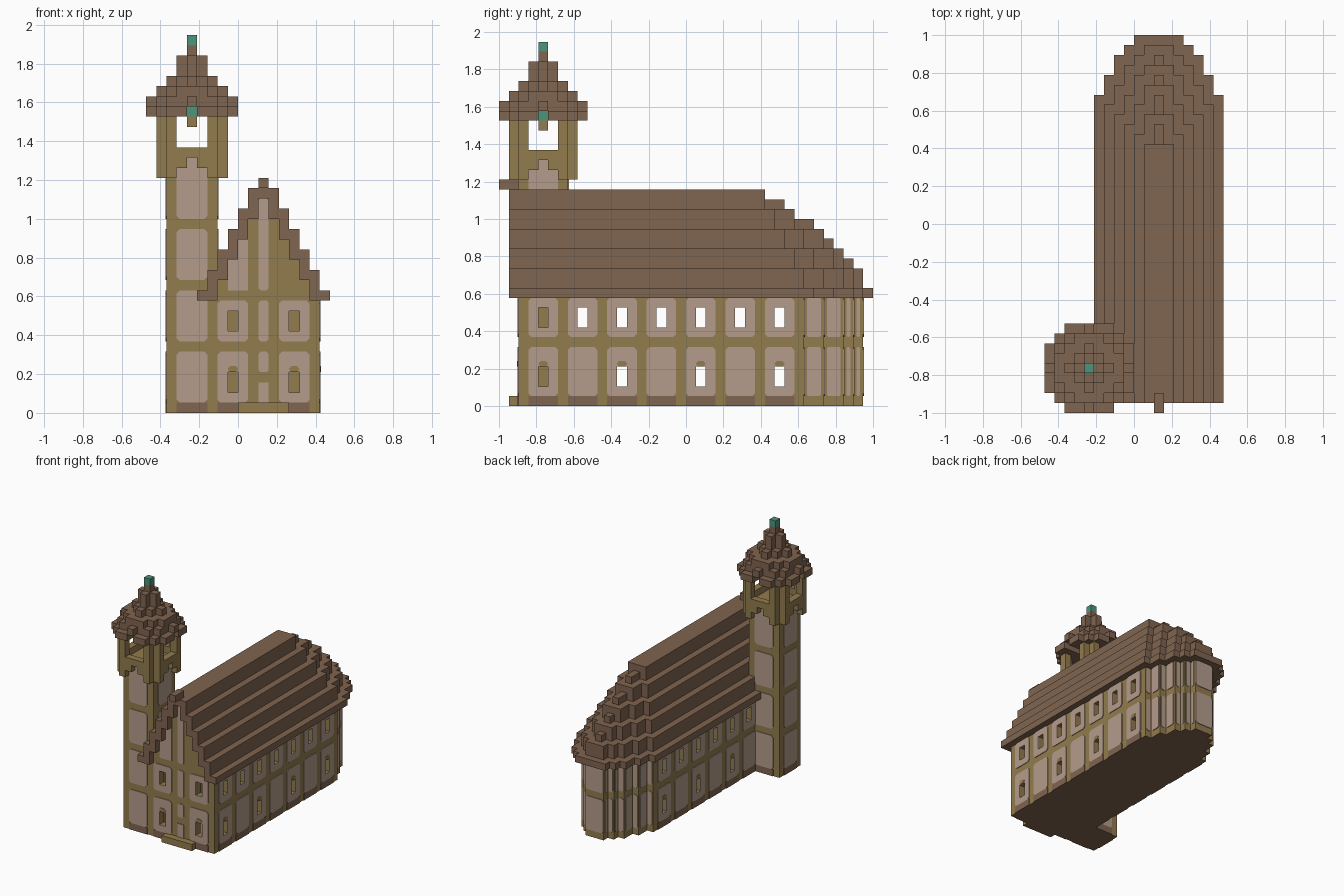
import bpy, bmesh
from mathutils import Vector

U = 1 / 19                      # size of one block
NX, TX, TY = 2.5, -4.5, -14.5   # nave axis, tower centre
DROP = [0, 0, 0, 1, 2, 4, 6]    # how the apse steps back from its tip

if "Cube" in bpy.data.objects:
    bpy.data.objects.remove(bpy.data.objects["Cube"])


def material(name, rgb):
    m = bpy.data.materials.new(name)
    m.use_nodes = True
    m.diffuse_color = (*rgb, 1)
    m.node_tree.nodes["Principled BSDF"].inputs["Base Color"].default_value = (*rgb, 1)
    return m


BROWN = material("roof brown", (0.215, 0.128, 0.080))
TIMBER = material("timber olive", (0.29, 0.20, 0.076))
PLASTER = material("plaster pink", (0.46, 0.335, 0.262))
GREEN = material("copper green", (0.075, 0.30, 0.20))


def prism(bm, pts, axis, a, b):
    """Extrude a 2D outline along an axis from a to b (block units)."""
    def place(p, h):
        q = list(p)
        q.insert(axis, h)
        return Vector(q) * U
    clean = [p for i, p in enumerate(pts) if p != pts[i - 1]]
    low = [bm.verts.new(place(p, a)) for p in clean]
    high = [bm.verts.new(place(p, b)) for p in clean]
    bm.faces.new(low)
    bm.faces.new(high[::-1])
    for i in range(len(low)):
        bm.faces.new((low[i - 1], high[i - 1], high[i], low[i]))


def rect(u0, u1, v0, v1):
    return [(u0, v0), (u1, v0), (u1, v1), (u0, v1)]


def box(bm, x0, x1, y0, y1, z0, z1):
    prism(bm, rect(x0, x1, y0, y1), 2, z0, z1)


def stepped(c, hi, lo):
    """Symmetric stepped outline: column heights listed from the middle out."""
    n = len(hi)
    cols = range(1 - n, n)
    top = [(c + i + s, hi[abs(i)]) for i in cols for s in (-.5, .5)]
    bottom = [(c + i + s, lo[abs(i)]) for i in reversed(cols) for s in (.5, -.5)]
    return top + bottom


def plate(bm, axis, at, side, u0, u1, z0, z1, cut=.3, thick=.1):
    """Thin wall panel with clipped corners on a wall facing side*axis."""
    c = cut
    pts = [(u0 + c, z0), (u1 - c, z0), (u1, z0 + c), (u1, z1 - c),
           (u1 - c, z1), (u0 + c, z1), (u0, z1 - c), (u0, z0 + c)]
    if not c:
        pts = rect(u0, u1, z0, z1)
    prism(bm, pts, axis, at, at + side * thick)


def finish(name, bm, mat, underside=None, cutters=()):
    bmesh.ops.recalc_face_normals(bm, faces=bm.faces)
    me = bpy.data.meshes.new(name)
    bm.to_mesh(me)
    bm.free()
    ob = bpy.data.objects.new(name, me)
    bpy.context.collection.objects.link(ob)
    if mat:
        me.materials.append(mat)
    for cutter in cutters:
        mod = ob.modifiers.new("cut", 'BOOLEAN')
        mod.object, mod.solver = cutter, 'EXACT'
    if cutters:
        bpy.context.view_layer.update()
        graph = bpy.context.evaluated_depsgraph_get()
        ob.data = bpy.data.meshes.new_from_object(ob.evaluated_get(graph))
        ob.modifiers.clear()
    if underside:
        ob.data.materials.append(underside)
        for f in ob.data.polygons:
            if f.normal.z < -.5 and f.center.z < .01:
                f.material_index = 1
    return ob


def ends(k):
    return [19 - k - DROP[d + k] for d in range(7 - k)]


# Cutters: hollow interior and window openings
wall = ends(1)
inner = [min(wall[d] - 1, wall[d + 1]) for d in range(5)]
bm = bmesh.new()
prism(bm, stepped(NX, inner, [-16] * 5), 2, 1, 12)
void = finish("interior_cutter", bm, None)
bays = range(-16, 9, 4)
bm = bmesh.new()
for i, y in enumerate(bays):
    left = -6 if i else 3
    box(bm, left, 10, y + 1, y + 2, 8, 10)
    if i % 2 == 0:
        box(bm, left, 10, y + 1, y + 2, 2, 4)
for x in (NX - 3, NX + 3):
    for z in (2, 8):
        box(bm, x - .5, x + .5, -18, -15.5, z, z + 2)
holes = finish("window_cutter", bm, None)

# Nave walls, gable and front step
bm = bmesh.new()
prism(bm, stepped(NX, wall, [-17] * 6), 2, 0, 11)
finish("nave_walls", bm, TIMBER, BROWN, (void, holes))
bm = bmesh.new()
prism(bm, stepped(NX, [21, 19, 17, 15, 13], [11] * 5), 1, -17, -16)
finish("front_gable", bm, TIMBER)
bm = bmesh.new()
box(bm, 0, 5, -18, -17, 0, 1)
finish("front_step", bm, TIMBER, BROWN)

# Plaster panels, window arches and plinth panels of the nave
panels, arches, plinth = bmesh.new(), bmesh.new(), bmesh.new()
for i, y in enumerate(bays):
    for x, side in ((8, 1), (-3, -1)):
        if side < 0 and i == 0:
            continue                # covered by the tower
        plate(panels, 0, x, side, y, y + 3, 1, 6)
        plate(panels, 0, x, side, y, y + 3, 7, 11)
        plate(plinth, 0, x, side, y, y + 3, 0, 1, 0)
        if i % 2 == 0:
            plate(arches, 0, x, side, y + 1, y + 2, 4, 4.6, .25, .15)
for s in (-1, 1):
    a, b = sorted((NX + s * 1.5, NX + s * 4.5))
    plate(panels, 1, -17, -1, a, b, 1, 6)
    plate(panels, 1, -17, -1, a, b, 7, 11)
    plate(plinth, 1, -17, -1, a, b, 0, 1, 0)
    plate(arches, 1, -17, -1, NX + s * 3 - .5, NX + s * 3 + .5, 4, 4.6, .25, .15)
    for d, top in ((2, 17), (3, 15), (4, 13)):
        x = NX + s * d
        plate(panels, 1, -17, -1, x - .5, x + .5, 12, top, 0)
for z0, z1 in ((0, 3), (4, 6), (7, 11), (12, 21)):
    plate(panels, 1, -17, -1, NX - .5, NX + .5, z0, z1, .2 if z0 else 0)

# Narrow panels on the stepped apse
for z0, z1 in ((1, 6), (7, 11)):
    plate(panels, 1, 18, 1, NX - 1.5, NX + 1.5, z0, z1)
    for d in range(2, 6):
        for s in (-1, 1):
            x = NX + s * d
            plate(panels, 1, wall[d], 1, x - .35, x + .35, z0, z1, .2)
            face = NX + s * (d - .5)
            plate(panels, 0, face, s, wall[d] + .3, wall[d - 1] - .3, z0, z1, .15)
finish("nave_panels", panels, PLASTER, None, (holes,))
finish("window_arches", arches, TIMBER)
finish("nave_plinth", plinth, BROWN)
for cutter in (void, holes):
    bpy.data.objects.remove(cutter)

# Nave roof: stepped shell, then the stepped half dome over the apse
bm = bmesh.new()
prism(bm, stepped(NX, [22, 22, 20, 18, 16, 14, 12], [21, 19, 17, 15, 13, 11, 11]), 1, -18, 8)
finish("nave_roof", bm, BROWN)
bm = bmesh.new()
for k in range(6):
    e = ends(k)
    z = 10 + 2 * k if k else 11
    for layer in range(2 if k else 1):
        if layer:
            e[0] = e[1]
        hi = [y for y in e if y > 8]
        if hi:
            prism(bm, stepped(NX, hi, [8] * len(hi)), 2, z + layer, z + layer + 1)
finish("apse_roof", bm, BROWN)
bm = bmesh.new()
box(bm, 2, 3, -19, -17, 22, 23)
finish("gable_finial", bm, BROWN)

# Tower shaft with panels
bm = bmesh.new()
box(bm, -7, -2, -17, -12, 0, 25)
finish("tower_shaft", bm, TIMBER, BROWN)
panels, plinth = bmesh.new(), bmesh.new()
for axis, at, side, mid in ((1, -17, -1, TX), (1, -12, 1, TX), (0, -7, -1, TY), (0, -2, 1, TY)):
    inside = axis == 0 and side > 0
    for z in (13, 19) if inside else (1, 7, 13, 19):
        plate(panels, axis, at, side, mid - 1.5, mid + 1.5, z, z + (6 if z == 19 else 5))
    if not inside:
        plate(plinth, axis, at, side, mid - 1.5, mid + 1.5, 0, 1, 0)
finish("tower_panels", panels, PLASTER)
finish("tower_plinth", plinth, BROWN)

# Belfry: the same posts and arched parapet on four sides
bm = bmesh.new()
for turn in ((1, 0), (0, 1), (-1, 0), (0, -1)):
    for u0, u1, z0, z1 in ((-2.5, -1.5, 23, 29), (1.5, 2.5, 23, 29),
                           (-1.5, -.5, 24, 26), (-.5, .5, 25, 26), (.5, 1.5, 24, 26)):
        c, s = turn
        pts = [(TX + c * u - s * v, TY + s * u + c * v) for u, v in rect(u0, u1, -3.5, -2.5)]
        prism(bm, pts, 2, z0, z1)
finish("belfry", bm, TIMBER)

# Bell hanging in the slots of the roof rim
bm = bmesh.new()
box(bm, TX - .5, TX + .5, TY - .5, TY + .5, 29, 30)
finish("bell", bm, GREEN)
bm = bmesh.new()
box(bm, TX - .5, TX + .5, TY - .5, TY + .5, 28, 29)
finish("bell_clapper", bm, TIMBER)

# Tower roof: slotted rim and knobbed tiers
bm = bmesh.new()
corner = [(.5, .5), (4.5, .5), (4.5, 2.5), (3.5, 2.5), (3.5, 3.5), (2.5, 3.5), (2.5, 4.5), (.5, 4.5)]
for sx in (-1, 1):
    for sy in (-1, 1):
        prism(bm, [(TX + sx * x, TY + sy * y) for x, y in corner], 2, 29, 30)
tiers = [(30, 31, [4.5, 3.5, 3.5, 2.5, .5]), (31, 32, [3.5, 3.5, 2.5, 1.5]),
         (32, 33, [2.5, 1.5, .5]), (33, 35, [1.5, .5]), (35, 36, [.5])]
for z0, z1, e in tiers:
    prism(bm, stepped(TX, [TY + h for h in e], [TY - h for h in e]), 2, z0, z1)
finish("tower_roof", bm, BROWN)
bm = bmesh.new()
box(bm, TX - .5, TX + .5, TY - .5, TY + .5, 36, 37)
finish("tower_finial", bm, GREEN)
